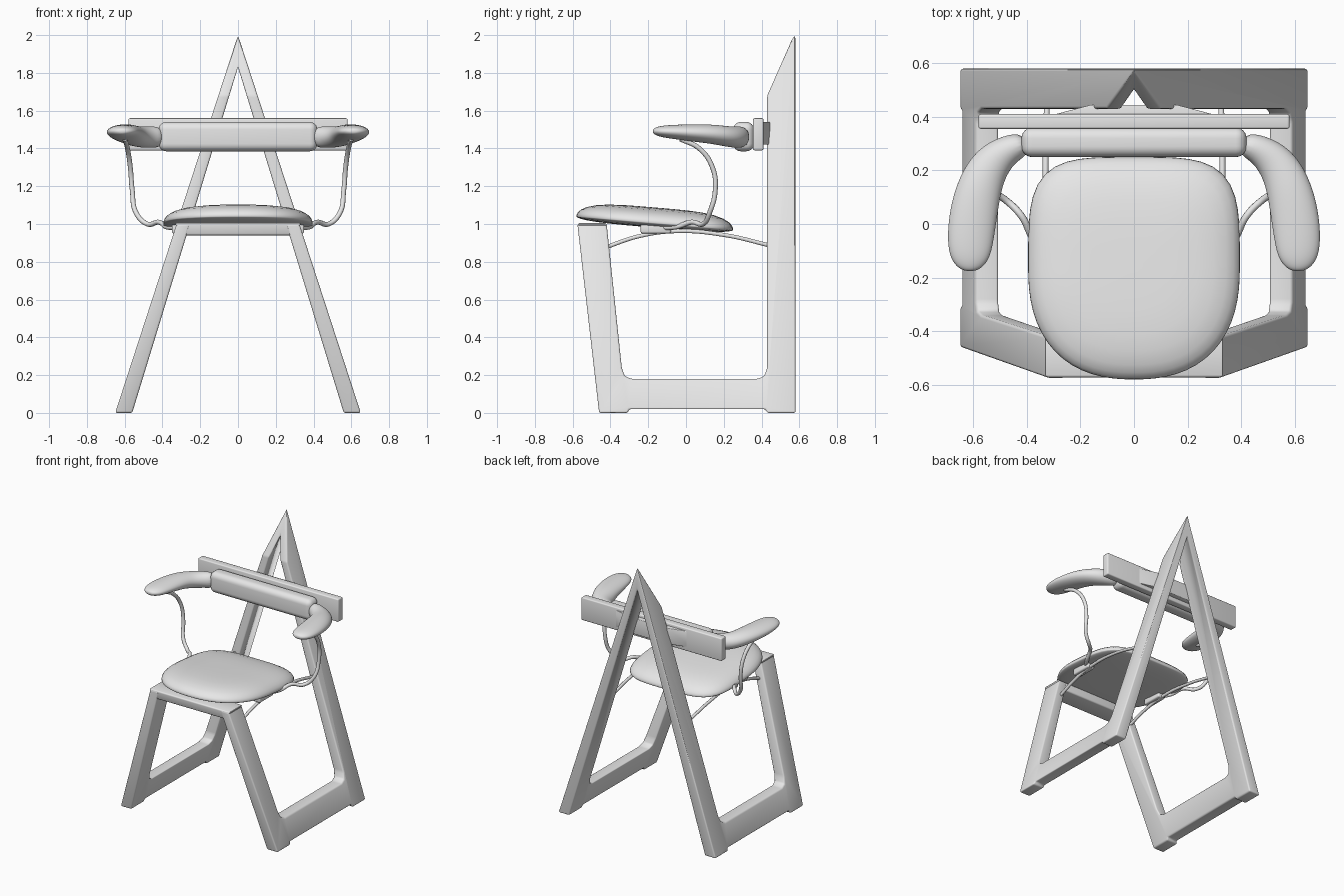
import bpy, bmesh, math
from mathutils import Vector

cube = bpy.data.objects.get("Cube")
if cube:
    bpy.data.objects.remove(cube, do_unlink=True)

GREY = (0.8, 0.8, 0.8, 1.0)
grey = bpy.data.materials.new("plain grey")
grey.use_nodes = True
grey.diffuse_color = GREY
grey.node_tree.nodes["Principled BSDF"].inputs["Base Color"].default_value = GREY


def finish(name, bm, angle=40, mirror=False, subsurf=0):
    bmesh.ops.recalc_face_normals(bm, faces=bm.faces)
    mesh = bpy.data.meshes.new(name)
    bm.to_mesh(mesh)
    bm.free()
    ob = bpy.data.objects.new(name, mesh)
    bpy.context.collection.objects.link(ob)
    mesh.materials.append(grey)
    if mirror:
        ob.modifiers.new("mirror", "MIRROR")
    if subsurf:
        mod = ob.modifiers.new("subdivision", "SUBSURF")
        mod.levels = mod.render_levels = subsurf
    bpy.ops.object.select_all(action="DESELECT")
    ob.select_set(True)
    bpy.context.view_layer.objects.active = ob
    bpy.ops.object.shade_smooth_by_angle(angle=math.radians(angle))
    return ob


def prism(ring_a, ring_b, bevel, segments=3):
    """Solid between two matching outlines, with rounded edges."""
    bm = bmesh.new()
    a = [bm.verts.new(p) for p in ring_a]
    b = [bm.verts.new(p) for p in ring_b]
    bm.faces.new(a)
    bm.faces.new(b[::-1])
    for i in range(len(a)):
        j = (i + 1) % len(a)
        bm.faces.new((a[j], a[i], b[i], b[j]))
    bmesh.ops.recalc_face_normals(bm, faces=bm.faces)
    bmesh.ops.bevel(bm, geom=bm.edges[:], offset=bevel, segments=segments,
                    profile=0.5, affect="EDGES", clamp_overlap=True)
    return bm


def box(name, x, y, z, bevel, segments=3, mirror=False):
    outline = [(x[0], y[0]), (x[1], y[0]), (x[1], y[1]), (x[0], y[1])]
    bm = prism([(u, v, z[0]) for u, v in outline],
               [(u, v, z[1]) for u, v in outline], bevel, segments)
    return finish(name, bm, mirror=mirror)


def loft(rings):
    """Skin closed rings in order and cap both ends."""
    bm = bmesh.new()
    rows = [[bm.verts.new(p) for p in ring] for ring in rings]
    for r, s in zip(rows, rows[1:]):
        for i in range(len(r)):
            j = (i + 1) % len(r)
            bm.faces.new((r[i], r[j], s[j], s[i]))
    bm.faces.new(rows[0][::-1])
    bm.faces.new(rows[-1])
    return bm


def rods(name, points, radius):
    """A bent round rod on each side."""
    curve = bpy.data.curves.new(name, "CURVE")
    curve.dimensions = "3D"
    curve.bevel_depth = radius
    curve.bevel_resolution = 3
    curve.use_fill_caps = True
    for side in (1, -1):
        spline = curve.splines.new("BEZIER")
        spline.bezier_points.add(len(points) - 1)
        for bp, (x, y, z) in zip(spline.bezier_points, points):
            bp.co = (side * x, y, z)
            bp.handle_left_type = bp.handle_right_type = "AUTO"
    curve.materials.append(grey)
    ob = bpy.data.objects.new(name, curve)
    bpy.context.collection.objects.link(ob)


# Leaning side frames, meeting in a point at the top
def outer_x(z):
    return 0.65 * (1 - z / 2)


def inner_x(z):
    return 0.56 * (1 - z / 1.83)


side = [(-.46, 0), (-.31, 0), (-.30, .02), (.42, .02), (.43, 0), (.58, 0),
        (.58, 2.02), (.43, 1.68), (.43, .24), (.415, .195), (.38, .18),
        (-.29, .18), (-.325, .195), (-.34, .24), (-.42, 1.0), (-.575, 1.0)]
bm = prism([(inner_x(z), y, z) for y, z in side],
           [(outer_x(z), y, z) for y, z in side], 0.01)
bmesh.ops.bisect_plane(bm, geom=bm.verts[:] + bm.edges[:] + bm.faces[:],
                       plane_co=(0, 0, 0), plane_no=(1, 0, 0), clear_inner=True)
finish("side_frames", bm, mirror=True)

# Front rail between the front legs
rail = [(-.335, 1.005), (.335, 1.005), (.30, .94), (-.30, .94)]
finish("front_rail", prism([(x, -.573 + (1 - z) * .11, z) for x, z in rail],
                           [(x, -.42, z) for x, z in rail], 0.01))

# Domed seat, round in front and squarer behind
def seat_ring(s, sign):
    ring = []
    for i in range(64):
        t = math.tau * i / 64
        c, d = math.cos(t), math.sin(t)
        depth, n = (.41, 4) if d > 0 else (.42, 2.4)
        # radius of the superellipse in direction t
        r = (abs(c) ** n + abs(d) ** n) ** (-1 / n)
        x, y = .395 * s * r * c, depth * s * r * d - .16
        swell = (.082 if sign > 0 else -.025) * math.sqrt(max(0, 1 - s ** 4))
        ring.append((x, y, 1.005 - .085 * (y + .16) + swell))
    return ring


steps = [.04, .2, .4, .6, .75, .87, .94, .98, .995]
finish("seat", loft([seat_ring(s, -1) for s in steps] + [seat_ring(1, 1)]
                    + [seat_ring(s, 1) for s in reversed(steps)]), angle=70)

# Back board, its wedge against the frame, and the padded roll
box("back_board", (-.58, .58), (.355, .41), (1.39, 1.56), 0.008)
wedge = [(-.33, .40), (.33, .40), (.16, .445), (-.16, .445)]
finish("back_wedge", prism([(x, y, 1.42) for x, y in wedge],
                           [(x, y, 1.54) for x, y in wedge], 0.005))
box("back_pad", (-.42, .42), (.25, .36), (1.385, 1.54), 0.04, 6)

# Curved arm rests: centre x, y, z, half width, half height
arm = [(.40, .30, 1.46, .042, .055), (.46, .285, 1.46, .055, .058),
       (.53, .235, 1.46, .075, .056), (.575, .15, 1.475, .085, .053),
       (.60, .04, 1.482, .092, .047), (.612, -.07, 1.488, .088, .038),
       (.612, -.13, 1.49, .074, .031), (.61, -.165, 1.491, .045, .02),
       (.61, -.176, 1.491, .015, .008)]
rings = []
for i, (x, y, z, w, h) in enumerate(arm):
    a, b = arm[max(i - 1, 0)], arm[min(i + 1, len(arm) - 1)]
    along = Vector((b[0] - a[0], b[1] - a[1], 0)).normalized()
    across = Vector((-along.y, along.x, 0))
    rings.append([Vector((x, y, z)) + across * w * math.cos(math.tau * k / 16)
                  + Vector((0, 0, h * math.sin(math.tau * k / 16)))
                  for k in range(16)])
finish("arm_rests", loft(rings), angle=80, mirror=True, subsurf=2)

# Bent wires holding the arm rests, and rods carrying the seat
rods("arm_wires", [(.60, -.03, 1.45), (.585, .07, 1.40), (.57, .14, 1.30),
                   (.56, .155, 1.18), (.54, .125, 1.06), (.48, .09, 1.0),
                   (.42, .03, 1.01), (.38, -.05, .985), (.32, -.14, .98)], 0.013)
rods("seat_rods", [(.315, -.43, .875), (.32, -.25, .935), (.325, -.05, .962),
                   (.33, .2, .942), (.325, .45, .885)], 0.011)

# Small clamps joining rods to seat
box("seat_clamps", (.29, .35), (-.24, -.08), (.95, 1.0), 0.01, mirror=True)
